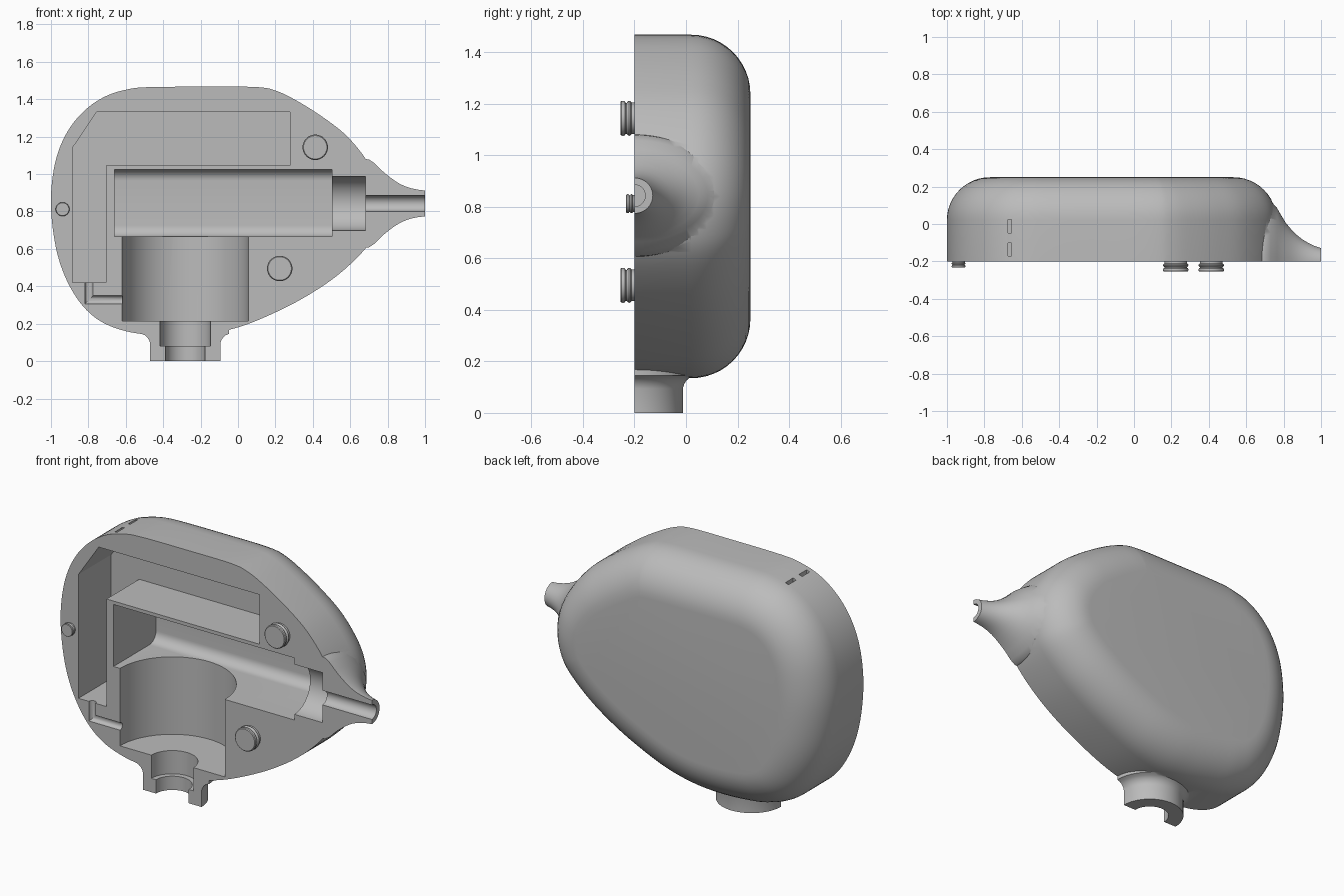
import bpy, bmesh, math
from mathutils import Vector

if "Cube" in bpy.data.objects:
    bpy.data.objects.remove(bpy.data.objects["Cube"], do_unlink=True)

grey = bpy.data.materials.new("plain_grey")
grey.use_nodes = True
grey.diffuse_color = (0.5, 0.5, 0.5, 1)
grey.node_tree.nodes["Principled BSDF"].inputs["Base Color"].default_value = (0.5, 0.5, 0.5, 1)

SPLIT = -0.2      # flat parting face
AXIS_Z = 0.843    # nozzle and motor axis
NECK_X = -0.282   # vertical pump axis


def loft(name, rings):
    """Closed solid through matching rings of points."""
    bm = bmesh.new()
    loops = [[bm.verts.new(p) for p in ring] for ring in rings]
    n = len(loops[0])
    for a, b in zip(loops, loops[1:]):
        for i in range(n):
            j = (i + 1) % n
            bm.faces.new((a[i], a[j], b[j], b[i]))
    bm.faces.new(loops[0])
    bm.faces.new(loops[-1])
    bmesh.ops.recalc_face_normals(bm, faces=bm.faces)
    mesh = bpy.data.meshes.new(name)
    bm.to_mesh(mesh)
    bm.free()
    mesh.materials.append(grey)
    obj = bpy.data.objects.new(name, mesh)
    bpy.context.collection.objects.link(obj)
    return obj


def circle(n=64):
    return [(math.cos(2 * math.pi * i / n), math.sin(2 * math.pi * i / n)) for i in range(n)]


def round_x(name, stations):
    """Stations of (x, z radius, y radius) along the nozzle axis."""
    return loft(name, [[(x, SPLIT + ry * s, AXIS_Z + rz * c) for c, s in circle()]
                       for x, rz, ry in stations])


def round_z(name, stations):
    """Stations of (z, radius) along the neck axis."""
    return loft(name, [[(NECK_X + r * c, SPLIT + r * s, z) for c, s in circle()]
                       for z, r in stations])


def round_y(name, x, z, stations):
    """Stations of (y, radius) along a peg axis."""
    return loft(name, [[(x + r * c, y, z + r * s) for c, s in circle(32)] for y, r in stations])


def prism(name, outline, y0, y1):
    return loft(name, [[(x, y, z) for x, z in outline] for y in (y0, y1)])


def box(name, x0, x1, y0, y1, z0, z1):
    return prism(name, [(x0, z0), (x1, z0), (x1, z1), (x0, z1)], y0, y1)


def combine(target, tool, operation):
    mod = target.modifiers.new(operation, 'BOOLEAN')
    mod.operation, mod.solver, mod.object = operation, 'EXACT', tool
    bpy.context.view_layer.objects.active = target
    bpy.ops.object.modifier_apply(modifier=mod.name)
    bpy.data.objects.remove(tool, do_unlink=True)


def smooth_loop(points, steps=5):
    """Closed smooth curve through the points."""
    pts, out = [Vector(p) for p in points], []
    for i in range(len(pts)):
        a, b, c, d = (pts[(i + k) % len(pts)] for k in (-1, 0, 1, 2))
        for k in range(steps):
            t = k / steps
            out.append(0.5 * (2 * b + (c - a) * t + (2 * a - 5 * b + 4 * c - d) * t ** 2
                              + (3 * b - a - 3 * c + d) * t ** 3))
    return out


# Egg-shaped shell, outline running clockwise, with a rounded rear edge
outline = smooth_loop([
    (-0.47, 1.465), (-0.17, 1.467), (0.10, 1.465), (0.21, 1.443), (0.33, 1.383), (0.46, 1.30),
    (0.58, 1.205), (0.68, 1.085), (0.74, 0.97), (0.762, 0.84), (0.74, 0.71), (0.68, 0.60),
    (0.54, 0.465), (0.38, 0.355), (0.21, 0.265), (0.03, 0.19), (-0.14, 0.148), (-0.30, 0.135),
    (-0.46, 0.14), (-0.60, 0.16), (-0.73, 0.21), (-0.83, 0.295), (-0.91, 0.42), (-0.965, 0.57),
    (-0.995, 0.75), (-0.998, 0.92), (-0.97, 1.09), (-0.91, 1.23), (-0.82, 1.34), (-0.71, 1.415),
    (-0.59, 1.453)])
count = len(outline)
inward = []
for i in range(count):
    along = (outline[(i + 2) % count] - outline[i - 2]).normalized()
    inward.append(Vector((along.y, -along.x)))
ROUND = 0.23
sections = [(-0.3, 0)] + [(0.02 + ROUND * math.sin(a), ROUND * (1 - math.cos(a)))
                          for a in (math.pi / 2 * k / 12 for k in range(13))]
shell = loft("shell_half", [[(p.x + n.x * d, y, p.y + n.y * d) for p, n in zip(outline, inward)]
                            for y, d in sections])

# Flared nozzle and bottom neck
combine(shell, round_x("nozzle", [
    (0.5, 0.26, 0.36), (0.70, 0.235, 0.345), (0.73, 0.215, 0.325), (0.765, 0.18, 0.285),
    (0.785, 0.162, 0.25), (0.81, 0.142, 0.208), (0.84, 0.12, 0.172), (0.87, 0.102, 0.142),
    (0.90, 0.089, 0.118), (0.93, 0.08, 0.1), (0.965, 0.073, 0.083), (1, 0.069, 0.071)]), 'UNION')
combine(shell, round_z("neck", [(0, 0.188), (0.095, 0.188), (0.112, 0.193), (0.127, 0.203),
                                (0.138, 0.216), (0.146, 0.235), (0.3, 0.235)]), 'UNION')
combine(shell, box("front_trim", -2, 2, -2, SPLIT, -1, 3), 'DIFFERENCE')

# Motor bay with rounded rear corners
BAY_BACK, R = 0.19, 0.06
profile = [(-0.3, 0.665)]
for cz, start in ((0.665 + R, -90), (1.025 - R, 0)):
    for k in range(9):
        a = math.radians(start + 90 * k / 8)
        profile.append((BAY_BACK - R + R * math.cos(a), cz + R * math.sin(a)))
profile.append((-0.3, 1.025))
cutters = [loft("motor_bay", [[(x, y, z) for y, z in profile] for x in (-0.66, 0.502)])]

# Stepped bores towards the nozzle and the neck
cutters += [
    round_x("collar_bore", [(0.4, 0.145, 0.145), (0.682, 0.145, 0.145)]),
    round_x("shaft_bore", [(0.6, 0.042, 0.042), (1.1, 0.042, 0.042)]),
    round_z("pump_bore", [(0.215, 0.337), (0.7, 0.337)]),
    round_z("neck_bore", [(0.08, 0.135), (0.3, 0.135)]),
    round_z("outlet_bore", [(-0.1, 0.105), (0.15, 0.105)]),
]

# L-shaped pocket and the bent channel leading from it
cutters.append(prism("battery_pocket", [
    (-0.885, 0.42), (-0.885, 1.14), (-0.755, 1.333), (0.278, 1.333),
    (0.278, 1.045), (-0.705, 1.045), (-0.705, 0.42)], -0.3, 0.1))
W, CX, CZ = 0.022, -0.797, 0.328
ring = circle(24)
cutters.append(loft("wire_channel", [
    [(CX + W * c, SPLIT + W * s, 0.45) for c, s in ring],
    [(CX + W * c, SPLIT + W * s, CZ + W * c) for c, s in ring],
    [(-0.58, SPLIT + W * s, CZ + W * c) for c, s in ring]]))

# Two slots in the top edge
for y in (-0.012, -0.137):
    cutters.append(box("top_slot", -0.675, -0.655, y - 0.035, y + 0.035, 1.37, 1.6))

for cutter in cutters:
    combine(shell, cutter, 'DIFFERENCE')

# Grooved locating pegs
parts = [shell]
for name, x, z, r, length in (("upper_peg", 0.413, 1.143, 0.068, 0.055),
                              ("lower_peg", 0.223, 0.495, 0.068, 0.055),
                              ("side_peg", -0.938, 0.812, 0.037, 0.032)):
    shape = [(-0.2, 0.9), (0, 0.9), (0.2, 0.9), (0.28, 0.98), (0.38, 1), (0.48, 0.96),
             (0.55, 0.88), (0.62, 0.88), (0.68, 0.97), (0.8, 1), (0.93, 0.98), (1, 0.92)]
    parts.append(round_y(name, x, z, [(SPLIT - t * length, r * k) for t, k in shape]))

for obj in parts:
    bpy.ops.object.select_all(action='DESELECT')
    obj.select_set(True)
    bpy.context.view_layer.objects.active = obj
    bpy.ops.object.shade_smooth_by_angle(angle=math.radians(30))
